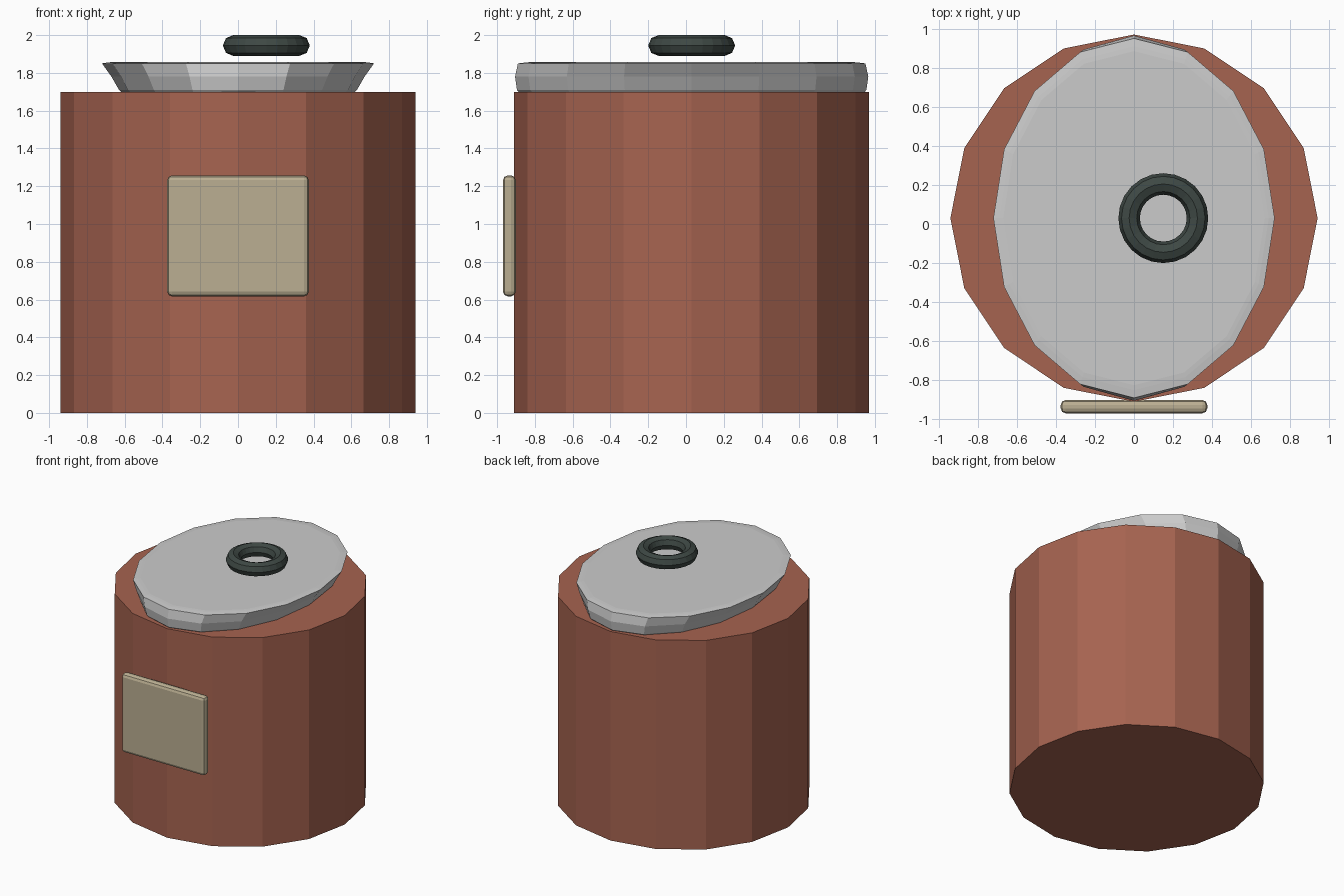
import bpy, bmesh
from math import cos, sin, tau

if "Cube" in bpy.data.objects:
    bpy.data.objects.remove(bpy.data.objects["Cube"])

CY = 0.03  # the pot sits slightly behind centre, the label in front


def finish(name, bm, color=None):
    bmesh.ops.recalc_face_normals(bm, faces=bm.faces)
    me = bpy.data.meshes.new(name)
    bm.to_mesh(me)
    bm.free()
    ob = bpy.data.objects.new(name, me)
    bpy.context.collection.objects.link(ob)
    if color:
        mat = bpy.data.materials.new(name + "_colour")
        mat.diffuse_color = (*color, 1)
        mat.use_nodes = True
        mat.node_tree.nodes["Principled BSDF"].inputs["Base Color"].default_value = mat.diffuse_color
        me.materials.append(mat)
    return ob


def loft(name, rings, n, color=None):
    """Capped stack of ellipses given as (x radius, y radius, z)."""
    bm = bmesh.new()
    loops = [[bm.verts.new((rx * cos(tau * i / n), CY + ry * sin(tau * i / n), z))
              for i in range(n)] for rx, ry, z in rings]
    for a, b in zip(loops, loops[1:]):
        for i in range(n):
            j = (i + 1) % n
            bm.faces.new((a[i], a[j], b[j], b[i]))
    bm.faces.new(loops[0][::-1])
    bm.faces.new(loops[-1])
    return finish(name, bm, color)


# Pot body: sixteen flat sides
loft("body", [(0.94, 0.94, 0), (0.94, 0.94, 1.7)], 16, (0.38, 0.125, 0.08))

# Oval lid flaring outwards, with a thin bevelled rim
loft("lid", [(0.60, 0.90, 1.68), (0.63, 0.925, 1.71), (0.67, 0.935, 1.78),
             (0.72, 0.92, 1.85), (0.69, 0.88, 1.855), (0.67, 0.855, 1.857)], 16)

# Ring handle above the lid, off to one side
bm = bmesh.new()
N, M = 24, 8
grid = [[bm.verts.new(((0.175 + 0.055 * cos(tau * j / M)) * cos(tau * i / N) + 0.15,
                       (0.175 + 0.055 * cos(tau * j / M)) * sin(tau * i / N) + CY,
                       1.945 + 0.055 * sin(tau * j / M))) for j in range(M)] for i in range(N)]
for i in range(N):
    for j in range(M):
        a, b = grid[i], grid[(i + 1) % N]
        k = (j + 1) % M
        bm.faces.new((a[j], b[j], b[k], a[k]))
finish("ring_handle", bm, (0.048, 0.065, 0.058))

# Label plate on the front
bm = bmesh.new()
bmesh.ops.create_cube(bm, size=1)
for v in bm.verts:
    v.co = (v.co.x * 0.75, v.co.y * 0.068 - 0.935, v.co.z * 0.64 + 0.937)
label = finish("label_plate", bm, (0.50, 0.43, 0.29))
bevel = label.modifiers.new("bevel", 'BEVEL')
bevel.width = 0.025
bevel.segments = 2
